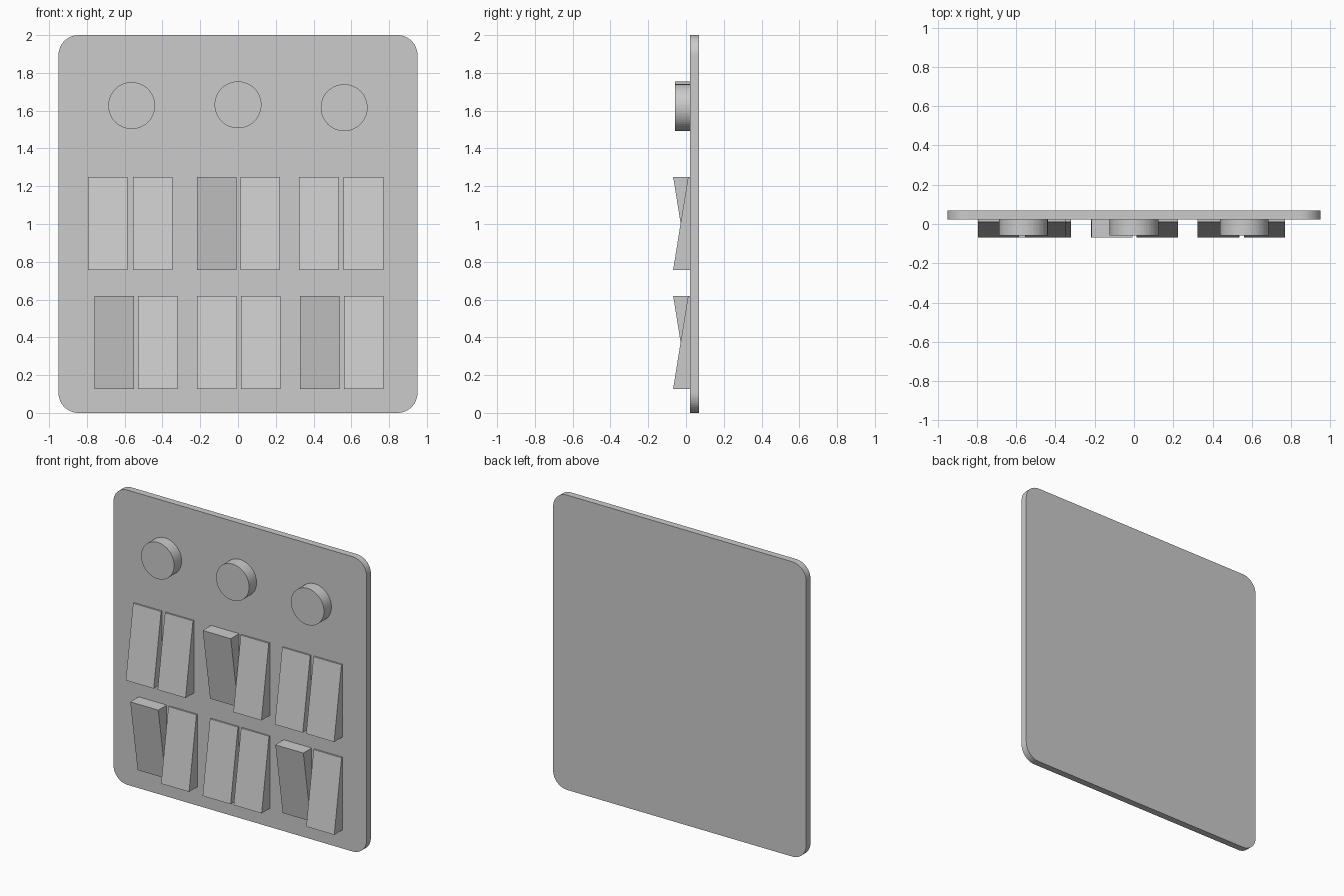
import bpy, bmesh, math
from mathutils import Matrix, Vector

cube = bpy.data.objects.get("Cube")
if cube:
    bpy.data.objects.remove(cube, do_unlink=True)

grey = bpy.data.materials.new("plain_grey")
grey.use_nodes = True
grey.diffuse_color = (0.6, 0.6, 0.6, 1)
grey.node_tree.nodes["Principled BSDF"].inputs["Base Color"].default_value = (0.6, 0.6, 0.6, 1)

BACK, FACE = 0.068, 0.022   # rear and front planes of the panel
FRONT = -0.068              # thick end of a rocker
KNOB_FRONT = -0.058


def extruded(name, points, travel):
    """Solid made by sweeping a closed outline along a vector."""
    bm = bmesh.new()
    face = bm.faces.new([bm.verts.new(p) for p in points])
    swept = bmesh.ops.extrude_face_region(bm, geom=[face])["geom"]
    verts = [g for g in swept if isinstance(g, bmesh.types.BMVert)]
    bmesh.ops.translate(bm, verts=verts, vec=Vector(travel))
    bmesh.ops.recalc_face_normals(bm, faces=bm.faces)
    mesh = bpy.data.meshes.new(name)
    bm.to_mesh(mesh)
    bm.free()
    mesh.materials.append(grey)
    obj = bpy.data.objects.new(name, mesh)
    bpy.context.collection.objects.link(obj)
    return obj


def arc(cx, cz, radius, start, sweep, steps, y):
    angles = [math.radians(start + sweep * i / steps) for i in range(steps + 1)]
    return [(cx + radius * math.cos(a), y, cz + radius * math.sin(a)) for a in angles]


# Back panel with rounded corners
half_w, height, r = 0.95, 2.0, 0.105
outline = []
for i, (sx, cz) in enumerate([(1, height - r), (-1, height - r), (-1, r), (1, r)]):
    outline += arc(sx * (half_w - r), cz, r, 90 * i, 90, 12, BACK)
extruded("back_panel", outline, (0, FACE - BACK, 0))

# Round knobs along the top
for side, x, z in [("right", -0.563, 1.627), ("middle", 0, 1.631), ("left", 0.562, 1.616)]:
    ring = arc(x, z, 0.124, 0, 360, 48, FACE)[:-1]
    extruded(f"knob_{side}", ring, (0, KNOB_FRONT - FACE, 0))

# Two rows of wedge-shaped rockers, some pressed the other way
rows = {
    "upper": (0.757, [-0.69, -0.451, -0.112, 0.118, 0.429, 0.664], {2}),
    "lower": (0.127, [-0.656, -0.425, -0.113, 0.12, 0.433, 0.665], {0, 4}),
}
width, tall, thin = 0.21, 0.493, 0.011
for row, (z, centres, flipped) in rows.items():
    for i, x in enumerate(centres):
        low, high = FRONT, FACE - thin
        if i in flipped:
            low, high = high, low
        x0 = x - width / 2
        profile = [(x0, FACE, z), (x0, low, z), (x0, high, z + tall), (x0, FACE, z + tall)]
        extruded(f"{row}_rocker_{i + 1}", profile, (width, 0, 0))
